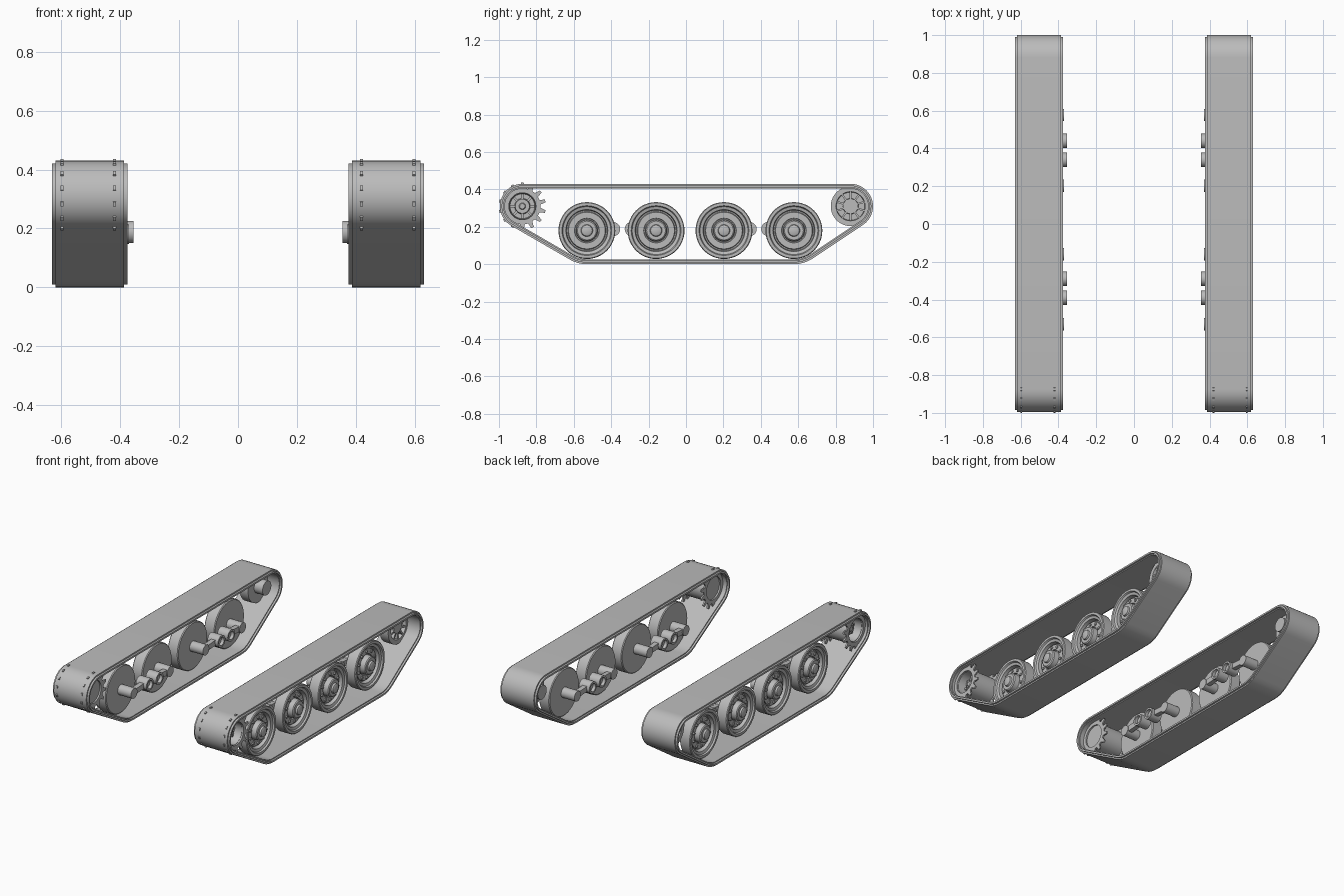
import bpy, bmesh, math
from mathutils import Vector

cube = bpy.data.objects.get("Cube")
if cube:
    bpy.data.objects.remove(cube)

steel = bpy.data.materials.new("light grey steel")
steel.use_nodes = True
GREY = (0.5, 0.5, 0.5, 1)
steel.diffuse_color = GREY
steel.node_tree.nodes["Principled BSDF"].inputs["Base Color"].default_value = GREY


def finish(bm, name, side):
    """Turn a part built on the left (+x) into an object on the given side."""
    for v in bm.verts:
        v.co.x *= side
    bmesh.ops.recalc_face_normals(bm, faces=bm.faces)
    mesh = bpy.data.meshes.new(name)
    bm.to_mesh(mesh)
    bm.free()
    mesh.materials.append(steel)
    ob = bpy.data.objects.new(name, mesh)
    bpy.context.collection.objects.link(ob)
    bpy.ops.object.select_all(action='DESELECT')
    ob.select_set(True)
    bpy.context.view_layer.objects.active = ob
    bpy.ops.object.shade_smooth_by_angle(angle=math.radians(32))


def bridge(bm, a, b):
    for i in range(len(a)):
        j = (i + 1) % len(a)
        bm.faces.new((a[i], a[j], b[j], b[i]))


def lathe(bm, y, z, profile, segs=40):
    """Revolve (x, radius) points about a sideways axle, closing both ends."""
    rings = []
    for x, r in profile:
        rings.append([bm.verts.new((x, y + r * math.cos(a), z + r * math.sin(a)))
                      for a in (math.tau * i / segs for i in range(segs))])
    for a, b in zip(rings, rings[1:]):
        bridge(bm, a, b)
    bm.faces.new(rings[0])
    bm.faces.new(rings[-1])


def prism(bm, outline, x0, x1):
    """Extrude a (y, z) outline sideways."""
    a, b = ([bm.verts.new((x, p[0], p[1])) for p in outline] for x in (x0, x1))
    bridge(bm, a, b)
    bm.faces.new(a)
    bm.faces.new(b)


def bar(bm, p, q, width, x0, x1):
    p, q = Vector(p), Vector(q)
    d = (q - p).normalized() * width / 2
    n = Vector((-d.y, d.x))
    prism(bm, [p + n, p - n, q - n, q + n], x0, x1)


def polar(y, z, r, a):
    return (y + r * math.cos(a), z + r * math.sin(a))


# Layout in the side plane
SPROCKET = (-0.875, 0.31)
IDLER = (0.88, 0.31)
WHEEL_Z = 0.18
WHEELS = (-0.53, -0.16, 0.203, 0.577)
PIVOTS = (-0.39, -0.29, 0.34, 0.44)
MID = 0.503

# Pulleys the belt runs around, counter-clockwise: y, z, radius, arc steps
PULLEYS = [(*IDLER, 0.12, 16), (*SPROCKET, 0.12, 16),
           (WHEELS[0], WHEEL_Z, 0.18, 4), (WHEELS[3], WHEEL_Z, 0.18, 4)]


def leave_angle(p, q):
    """Outward normal of the outer tangent from pulley p to pulley q."""
    dy, dz = q[0] - p[0], q[1] - p[1]
    return math.atan2(dz, dy) - math.pi / 2 + math.asin((p[2] - q[2]) / math.hypot(dy, dz))


def belt_path():
    path = []
    for i, p in enumerate(PULLEYS):
        a0 = leave_angle(PULLEYS[i - 1], p)
        a1 = leave_angle(p, PULLEYS[(i + 1) % 4])
        sweep = (a1 - a0) % math.tau
        path += [(p, a0 + sweep * k / p[3]) for k in range(p[3] + 1)]
    return path


def belt(side):
    bm = bmesh.new()
    # Half cross-section as (half width, depth), mirrored across the belt
    half = [(0.116, 0), (0.116, 0.009), (0.128, 0.009), (0.128, 0.02), (0.116, 0.02), (0.116, 0.026)]
    section = half + [(-w, d) for w, d in reversed(half)]
    rows = [[bm.verts.new((MID + w, *polar(p[0], p[1], p[2] - d, a))) for w, d in section]
            for p, a in belt_path()]
    for i, row in enumerate(rows):
        bridge(bm, rows[i - 1], row)
    finish(bm, "track_belt", side)


def road_wheel(side, y):
    bm = bmesh.new()
    lathe(bm, y, WHEEL_Z, [
        (0.465, 0.03), (0.465, 0.147), (0.47, 0.152), (0.535, 0.152), (0.54, 0.148), (0.54, 0.133),
        (0.53, 0.128), (0.525, 0.112), (0.498, 0.108), (0.498, 0.102), (0.512, 0.098),
        (0.512, 0.066), (0.503, 0.064), (0.503, 0.059), (0.54, 0.056), (0.545, 0.05),
        (0.545, 0.032), (0.556, 0.029), (0.56, 0.022)], 48)
    for k in range(10):
        by, bz = polar(y, WHEEL_Z, 0.083, math.tau * (k + 0.5) / 10)
        lathe(bm, by, bz, [(0.51, 0.009), (0.52, 0.009)], 6)
    finish(bm, "road_wheel", side)


def suspension_arm(side, y, pivot):
    bm = bmesh.new()
    lathe(bm, y, WHEEL_Z, [(0.47, 0.033), (0.37, 0.033)], 20)
    lathe(bm, pivot, 0.188, [(0.43, 0.038), (0.355, 0.038), (0.355, 0.026), (0.375, 0.026)], 20)
    bar(bm, (y, WHEEL_Z), (pivot, 0.188), 0.034, 0.375, 0.405)
    finish(bm, "suspension_arm", side)


def sprocket(side):
    y, z = SPROCKET
    bm = bmesh.new()
    # Drum with a deep open recess on the outer face and a hub inside
    lathe(bm, y, z, [(0.425, 0.03), (0.425, 0.085), (0.592, 0.085), (0.592, 0.07), (0.53, 0.066),
                     (0.53, 0.042), (0.56, 0.038), (0.56, 0.018), (0.568, 0.014)])
    teeth = 14
    for x in (0.42, 0.597):
        # Toothed ring: hole on the outer side shows the recess
        outline, hole = [], []
        for k in range(teeth):
            for off, r in ((-0.3, 0.097), (-0.13, 0.126), (0.13, 0.126), (0.3, 0.097)):
                a = math.tau * (k + 0.5 + off) / teeth
                outline.append((r, a))
                hole.append((0.072, a))
        loops = [[bm.verts.new((x + dx, *polar(y, z, r, a))) for r, a in pts]
                 for pts, dx in ((outline, -0.005), (outline, 0.005), (hole, 0.005), (hole, -0.005))]
        for i, loop in enumerate(loops):
            bridge(bm, loops[i - 1], loop)
    for k in range(8):
        a = math.tau * k / 8
        bar(bm, polar(y, z, 0.036, a), polar(y, z, 0.066, a), 0.012, 0.525, 0.545)
        lathe(bm, *polar(y, z, 0.027, a), [(0.555, 0.005), (0.566, 0.005)], 6)
    finish(bm, "drive_sprocket", side)


def idler(side):
    y, z = IDLER
    bm = bmesh.new()
    lathe(bm, y, z, [(0.41, 0.03), (0.41, 0.045), (0.47, 0.045), (0.47, 0.106), (0.53, 0.106),
                     (0.53, 0.078), (0.505, 0.075), (0.505, 0.042), (0.525, 0.04)])
    # Ribs in the dished outer face
    for k in range(10):
        a = math.tau * (k + 0.5) / 10
        bar(bm, polar(y, z, 0.038, a), polar(y, z, 0.08, a), 0.01, 0.5, 0.527)
    finish(bm, "idler_wheel", side)


for side in (1, -1):
    belt(side)
    sprocket(side)
    idler(side)
    for wheel_y, pivot_y in zip(WHEELS, PIVOTS):
        road_wheel(side, wheel_y)
        suspension_arm(side, wheel_y, pivot_y)
